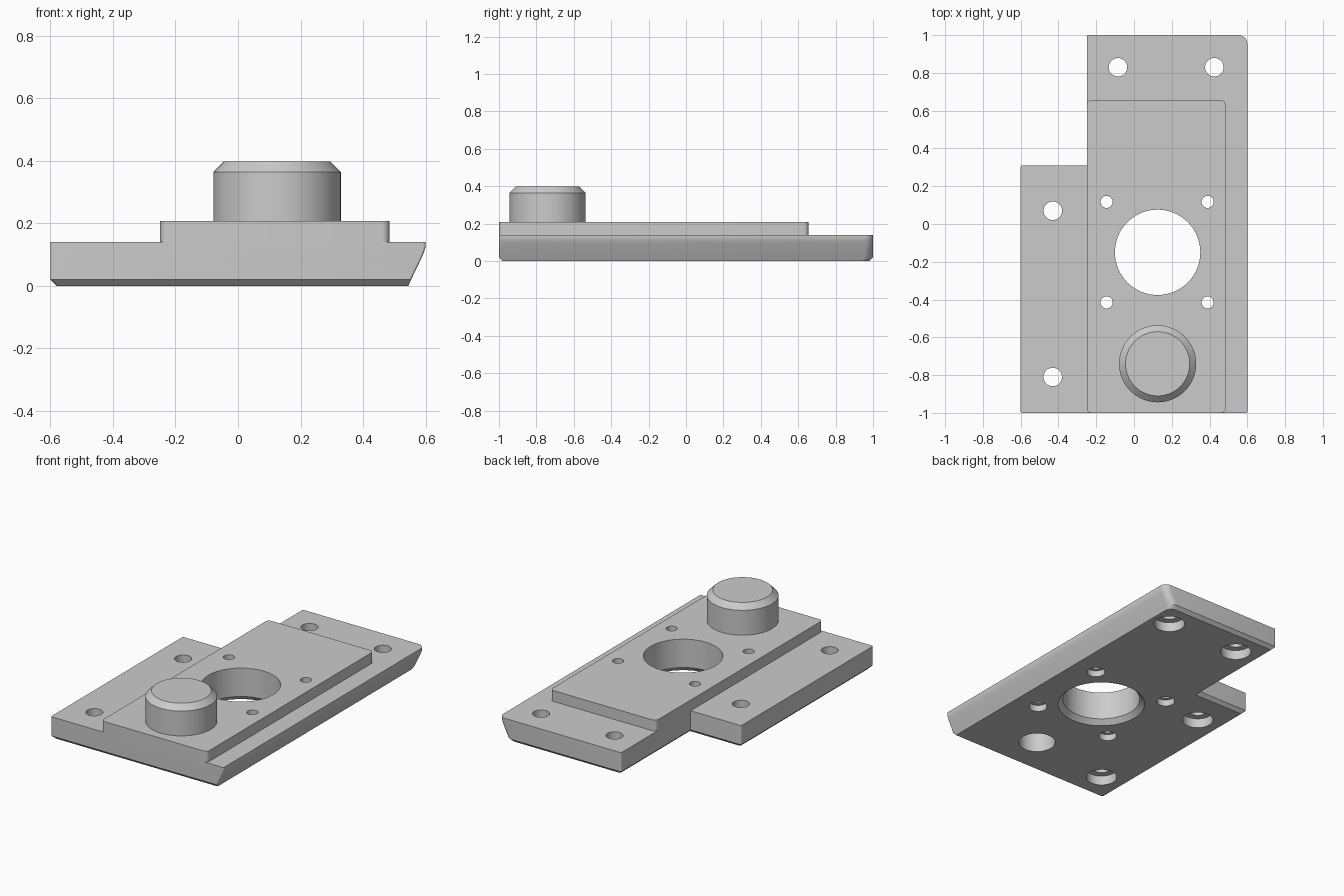
import bpy, bmesh, math
from mathutils import Vector

if "Cube" in bpy.data.objects:
    bpy.data.objects.remove(bpy.data.objects["Cube"], do_unlink=True)

GREY = (0.6, 0.6, 0.6, 1)
steel = bpy.data.materials.new("plain grey")
steel.use_nodes = True
steel.diffuse_color = GREY
steel.node_tree.nodes["Principled BSDF"].inputs["Base Color"].default_value = GREY

PIN = (0.125, -0.74)
BORE = (0.125, -0.15)


def make_object(name, bm):
    bmesh.ops.recalc_face_normals(bm, faces=bm.faces)
    mesh = bpy.data.meshes.new(name)
    bm.to_mesh(mesh)
    bm.free()
    obj = bpy.data.objects.new(name, mesh)
    bpy.context.collection.objects.link(obj)
    mesh.materials.append(steel)
    return obj


def rounded_outline(corners, steps=6):
    """Right-angled outline from (x, y, radius) corners, counter-clockwise."""
    points = []
    for i, (x, y, r) in enumerate(corners):
        p = Vector((x, y))
        if r == 0:
            points.append(p)
            continue
        back = (Vector(corners[i - 1][:2]) - p).normalized()
        ahead = (Vector(corners[(i + 1) % len(corners)][:2]) - p).normalized()
        for k in range(steps + 1):
            t = math.pi / 2 * k / steps
            points.append(p + r * (back + ahead - ahead * math.cos(t) - back * math.sin(t)))
    return points


def loft(bm, rings, closed=True):
    """Skin matching rings of 3D points and cap both ends."""
    loops = [[bm.verts.new(p) for p in ring] for ring in rings]
    n = len(loops[0])
    for low, high in zip(loops, loops[1:]):
        for i in range(n):
            j = (i + 1) % n
            bm.faces.new((low[i], low[j], high[j], high[i]))
    bm.faces.new(loops[0][::-1])
    bm.faces.new(loops[-1])


def lathe(bm, centre, profile, sides=48):
    """Round solid from (radius, height) pairs."""
    turns = [2 * math.pi * i / sides for i in range(sides)]
    loft(bm, [[(centre[0] + r * math.cos(a), centre[1] + r * math.sin(a), z)
               for a in turns] for r, z in profile])


# Base plate: L-shaped, chamfered underneath, sloping along the +x side
def base_ring(z, inset, slope):
    corners = [(-0.6 + inset, -1 + inset, 0.008), (0.6 - slope, -1 + inset, 0.008),
               (0.6 - slope, 1 - inset, 0.045), (-0.25 + inset, 1 - inset, 0.008),
               (-0.25 + inset, 0.31 - inset, 0), (-0.6 + inset, 0.31 - inset, 0.008)]
    return [(p.x, p.y, z) for p in rounded_outline(corners)]


bm = bmesh.new()
loft(bm, [base_ring(*level) for level in (
    (0, 0.02, 0.055), (0.02, 0, 0.046), (0.095, 0, 0.01),
    (0.11, 0, 0.004), (0.125, 0, 0), (0.14, 0, 0))])
base = make_object("base_plate", bm)

# Raised pad
pad_outline = rounded_outline([(-0.25, -1, 0.025), (0.485, -1, 0.025),
                               (0.485, 0.655, 0.025), (-0.25, 0.655, 0.025)])
bm = bmesh.new()
loft(bm, [[(p.x, p.y, z) for p in pad_outline] for z in (0.14, 0.208)])
pad = make_object("raised_pad", bm)

# Chamfered locating pin
bm = bmesh.new()
lathe(bm, PIN, [(0.204, 0.208), (0.204, 0.364), (0.17, 0.398)], 64)
pin = make_object("locating_pin", bm)

# Cutter for the bore, the counterbored holes and the blind pin hole
bm = bmesh.new()
lathe(bm, BORE, [(0.255, -0.05), (0.255, 0), (0.226, 0.03), (0.226, 0.5)], 64)
lathe(bm, PIN, [(0.107, -0.05), (0.107, 0.3)])
for x in (-0.145, 0.39):
    for y in (-0.415, 0.117):
        lathe(bm, (x, y), [(0.053, -0.05), (0.053, 0.04), (0.032, 0.04), (0.032, 0.5)], 32)
for spot in ((-0.085, 0.83), (0.425, 0.83), (-0.43, 0.07), (-0.43, -0.81)):
    lathe(bm, spot, [(0.09, -0.05), (0.09, 0.06), (0.049, 0.06), (0.049, 0.5)], 32)
cutter = make_object("hole_cutter", bm)
cutter.hide_render = True

# Cut the holes, then shade smooth with sharp edges kept
for part in (base, pad, pin):
    bpy.ops.object.select_all(action="DESELECT")
    part.select_set(True)
    bpy.context.view_layer.objects.active = part
    cut = part.modifiers.new("holes", "BOOLEAN")
    cut.operation = "DIFFERENCE"
    cut.solver = "EXACT"
    cut.object = cutter
    bpy.ops.object.modifier_apply(modifier=cut.name)
    bpy.ops.object.shade_smooth_by_angle(angle=math.radians(25))
bpy.data.objects.remove(cutter, do_unlink=True)
